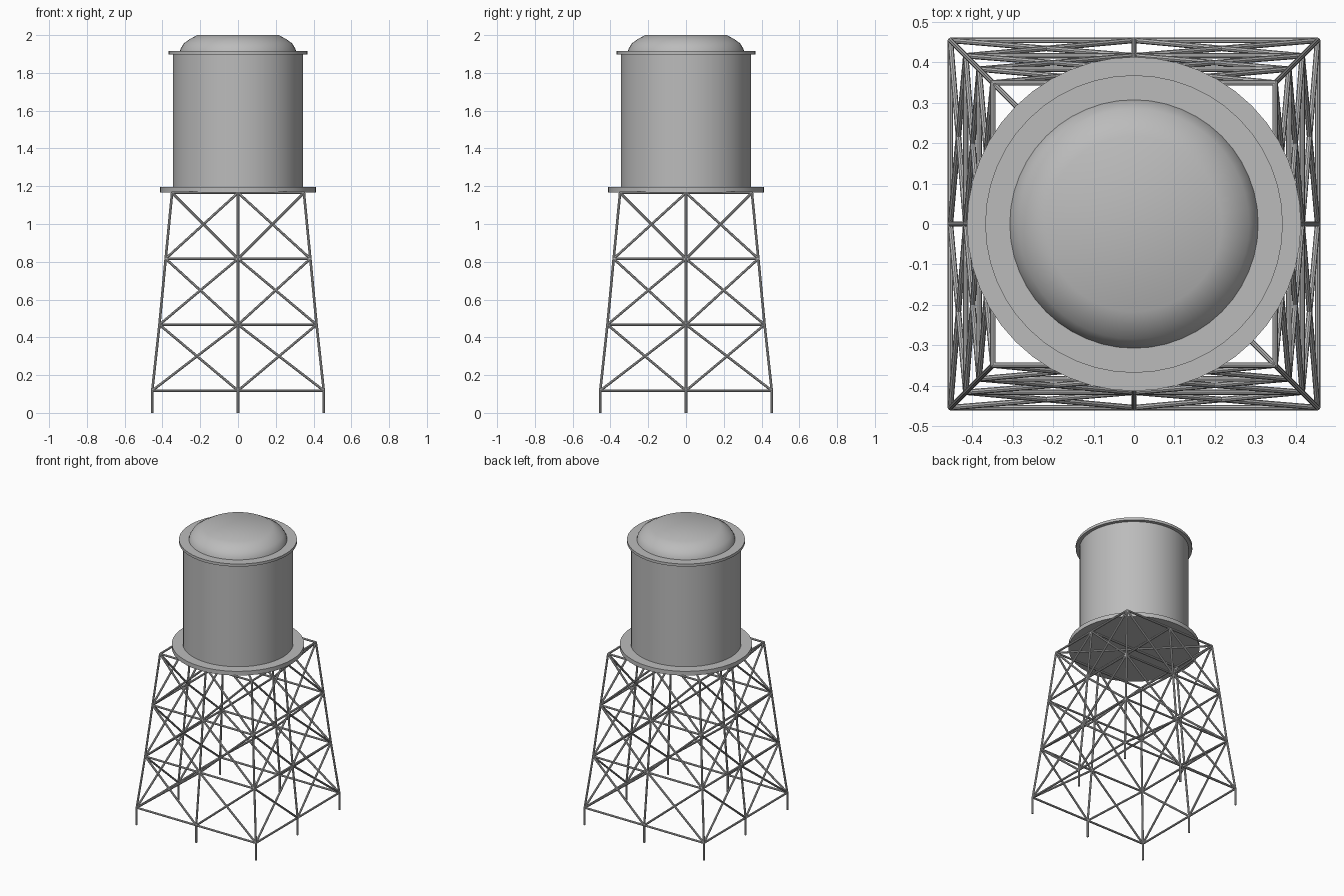
import bpy
import bmesh
import math
from mathutils import Vector

cube = bpy.data.objects.get("Cube")
if cube:
    bpy.data.objects.remove(cube, do_unlink=True)

steel = bpy.data.materials.new("grey steel")
steel.use_nodes = True
GREY = (0.5, 0.5, 0.5, 1)
steel.diffuse_color = GREY
steel.node_tree.nodes["Principled BSDF"].inputs["Base Color"].default_value = GREY


def finish(name, bm):
    mesh = bpy.data.meshes.new(name)
    bmesh.ops.recalc_face_normals(bm, faces=bm.faces)
    bm.to_mesh(mesh)
    bm.free()
    obj = bpy.data.objects.new(name, mesh)
    bpy.context.collection.objects.link(obj)
    mesh.materials.append(steel)
    bpy.ops.object.select_all(action="DESELECT")
    obj.select_set(True)
    bpy.context.view_layer.objects.active = obj
    bpy.ops.object.shade_smooth_by_angle(angle=math.radians(35))
    return obj


def lathe(name, profile, sides=48):
    """Closed solid of revolution from (radius, height) points."""
    bm = bmesh.new()
    rings = []
    for r, z in profile:
        rings.append([bm.verts.new((r * math.cos(a), r * math.sin(a), z))
                      for a in (2 * math.pi * i / sides for i in range(sides))])
    for low, high in zip(rings, rings[1:]):
        for i in range(sides):
            j = (i + 1) % sides
            bm.faces.new((low[i], low[j], high[j], high[i]))
    bm.faces.new(rings[0])
    bm.faces.new(rings[-1])
    return finish(name, bm)


def rods(name, paths, radius=0.0068):
    """Round bars along each path, with a ball at every joint."""
    bm = bmesh.new()
    for path in paths:
        points = [Vector(p) for p in path]
        for a, b in zip(points, points[1:]):
            made = bmesh.ops.create_cone(bm, cap_ends=True, segments=8, radius1=radius,
                                         radius2=radius, depth=(b - a).length)
            turn = (b - a).to_track_quat("Z", "Y").to_matrix().to_4x4()
            turn.translation = (a + b) / 2
            bmesh.ops.transform(bm, matrix=turn, verts=made["verts"])
        for p in points[1:]:
            ball = bmesh.ops.create_icosphere(bm, subdivisions=1, radius=radius)
            bmesh.ops.translate(bm, vec=p, verts=ball["verts"])
    return finish(name, bm)


# Tank, deck and lid
lathe("deck", [(0.413, 1.168), (0.413, 1.197)])
lathe("tank", [(0.345, 1.19), (0.345, 1.9)])
lathe("lid_rim", [(0.368, 1.897), (0.368, 1.915)])
lathe("lid_dome", [(0.308, 1.912), (0.303, 1.93), (0.285, 1.958), (0.253, 1.98), (0.217, 2.0)])

# Tower levels as (half width, height)
levels = [(0.454, 0.118), (0.416, 0.467), (0.383, 0.816), (0.349, 1.165)]


def node(side, t, level):
    """Point on one side of the tower; t runs from -1 to 1 along that side."""
    half, z = levels[level]
    x, y = t * half, -half
    for _ in range(side):
        x, y = -y, x
    return (x, y, z)


# Legs: four corners and four side middles, with upright feet
for title, t in (("corner_leg", -1), ("middle_leg", 0)):
    for side in range(4):
        points = [node(side, t, k) for k in range(4)]
        foot = (points[0][0], points[0][1], 0)
        rods(f"{title}_{side + 1}", [[foot] + points])

# Horizontal rings at each level
for k in range(4):
    rods(f"ring_beam_{k + 1}", [[node(s, -1, k), node(s, 1, k)] for s in range(4)])

# Crossed braces in every bay
for side in range(4):
    braces = []
    for k in range(3):
        for t in (-1, 0):
            braces.append([node(side, t, k), node(side, t + 1, k + 1)])
            braces.append([node(side, t + 1, k), node(side, t, k + 1)])
    rods(f"cross_braces_{side + 1}", braces)

# Beams beneath the deck
rods("deck_beams", [[node(0, 0, 3), node(2, 0, 3)],
                    [node(1, 0, 3), node(3, 0, 3)],
                    [node(0, 1, 3), node(2, 1, 3)]])
